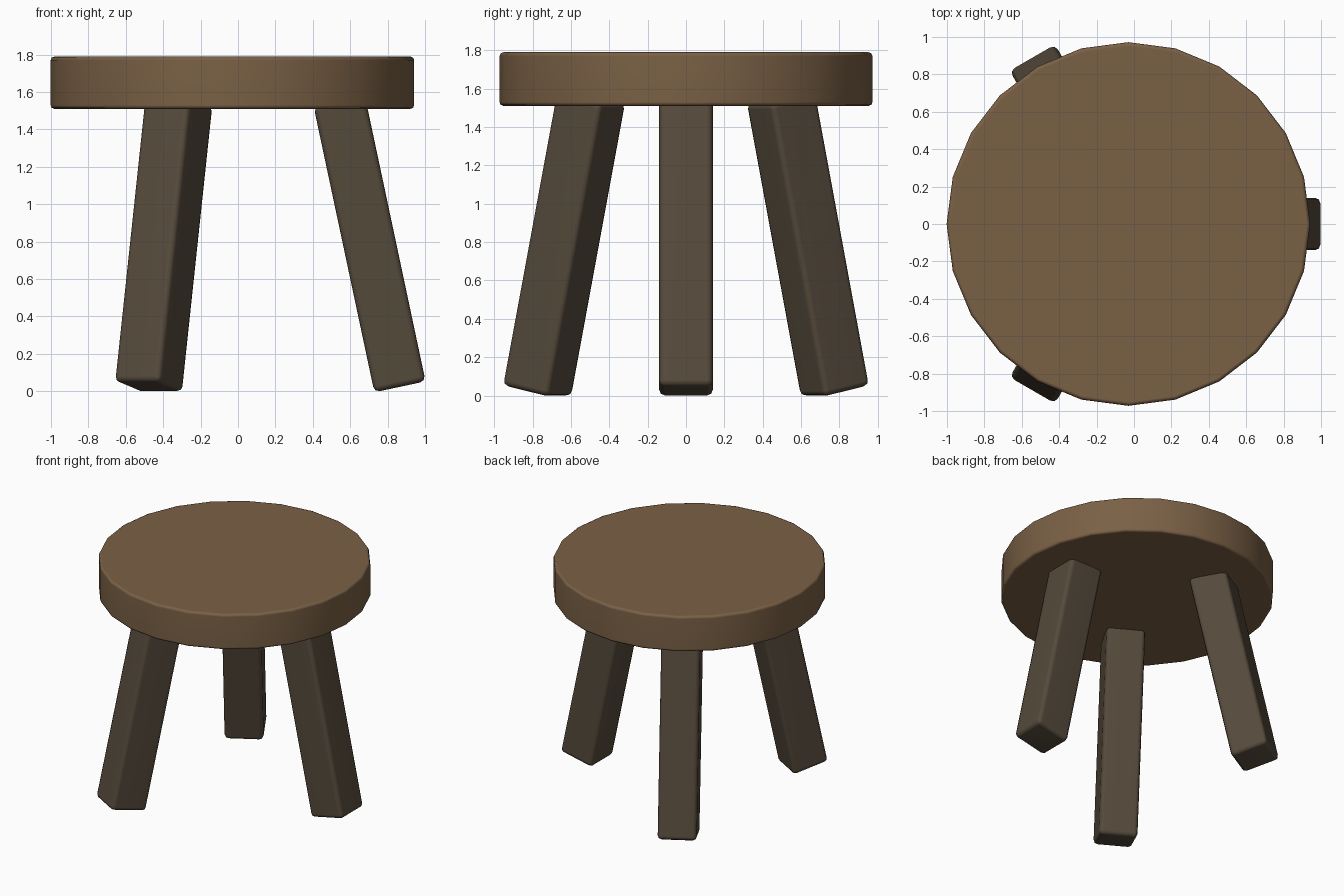
import bpy, math
from mathutils import Matrix

if "Cube" in bpy.data.objects:
    bpy.data.objects.remove(bpy.data.objects["Cube"])

CX = -0.03            # stool axis
TILT = math.radians(12)


def material(name, rgb):
    m = bpy.data.materials.new(name)
    m.diffuse_color = (*rgb, 1)
    m.use_nodes = True
    m.node_tree.nodes["Principled BSDF"].inputs["Base Color"].default_value = m.diffuse_color
    return m


def finish(obj, name, mat, bevel, segments):
    obj.name = name
    obj.data.materials.append(mat)
    b = obj.modifiers.new("rounded_edges", 'BEVEL')
    b.width, b.segments = bevel, segments
    b.limit_method, b.angle_limit = 'ANGLE', math.radians(40)
    bpy.ops.object.shade_smooth()
    w = obj.modifiers.new("weighted_normals", 'WEIGHTED_NORMAL')
    w.keep_sharp = True


seat_wood = material("seat brown", (0.195, 0.118, 0.060))
leg_wood = material("dark leg brown", (0.091, 0.068, 0.044))

# Seat: 24-sided disc
bpy.ops.mesh.primitive_cylinder_add(vertices=24, radius=0.972, depth=0.28,
                                    location=(CX, 0, 1.65),
                                    rotation=(0, 0, math.radians(90)))
finish(bpy.context.object, "seat", seat_wood, 0.02, 2)

# Three splayed square legs
LENGTH, WIDTH = 1.56, 0.28
for i, name in enumerate(("right_leg", "back_left_leg", "front_left_leg")):
    bpy.ops.mesh.primitive_cube_add(size=1)
    leg = bpy.context.object
    leg.data.transform(Matrix.Translation((0, 0, LENGTH / 2))
                       @ Matrix.Diagonal((WIDTH, WIDTH, LENGTH, 1)))
    leg.data.transform(Matrix.Translation((CX, 0, 0))
                       @ Matrix.Rotation(math.radians(120 * i), 4, 'Z')
                       @ Matrix.Translation((0.896, 0, 0.024))
                       @ Matrix.Rotation(-TILT, 4, 'Y'))
    finish(leg, name, leg_wood, 0.03, 2)
